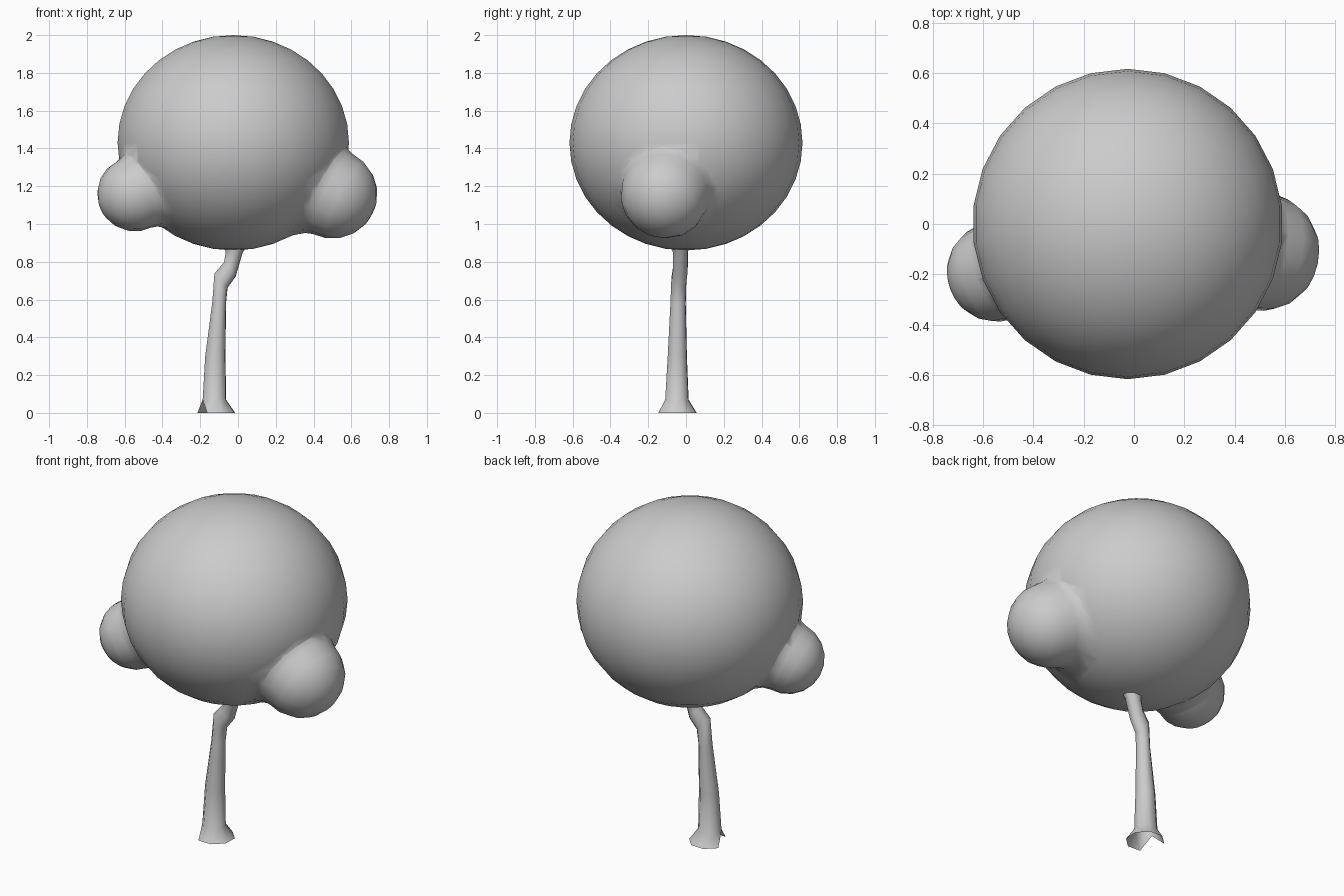
import bpy, bmesh
from math import sin, cos, pi, radians
from mathutils import Vector, Matrix

if "Cube" in bpy.data.objects:
    bpy.data.objects.remove(bpy.data.objects["Cube"])


def finish(bm, name):
    bmesh.ops.recalc_face_normals(bm, faces=bm.faces[:])
    mesh = bpy.data.meshes.new(name)
    bm.to_mesh(mesh)
    bm.free()
    for p in mesh.polygons:
        p.use_smooth = True
    ob = bpy.data.objects.new(name, mesh)
    bpy.context.collection.objects.link(ob)
    return ob


def bridge(bm, a, b):
    n = len(a)
    for i in range(n):
        j = (i + 1) % n
        bm.faces.new((a[i], a[j], b[j], b[i]))


CENTRE = Vector((-0.025, 0, 1.43))

# Main leaf ball
bm = bmesh.new()
bmesh.ops.create_uvsphere(bm, u_segments=26, v_segments=18, radius=1,
                          matrix=Matrix.Translation(CENTRE) @ Matrix.Diagonal((0.617, 0.617, 0.57, 1)))
crown = finish(bm, "crown")


# Small leaf balls with a flared collar, turned around an axis out of the crown
def leaf_ball(name, centre, r, flare):
    axis = Vector(centre) - CENTRE
    dist = axis.length
    rot = axis.to_track_quat('Z', 'Y')
    profile = [(dist - 0.2, flare * 0.9), (dist - 0.115, flare), (dist - 0.04, r * 1.06)]
    profile += [(dist + r * sin(a), r * cos(a)) for a in (radians(18 * k) for k in range(5))]
    n = 16
    bm = bmesh.new()
    rings = [[bm.verts.new(CENTRE + rot @ Vector((q * cos(2 * pi * i / n), q * sin(2 * pi * i / n), h)))
              for i in range(n)] for h, q in profile]
    for a, b in zip(rings, rings[1:]):
        bridge(bm, a, b)
    bm.faces.new(rings[0])
    tip = bm.verts.new(CENTRE + rot @ Vector((0, 0, dist + r)))
    for i in range(n):
        bm.faces.new((rings[-1][i], rings[-1][(i + 1) % n], tip))
    return finish(bm, name)


balls = [leaf_ball("right_leaf_ball", (0.50, -0.11, 1.16), 0.238, 0.31),
         leaf_ball("left_leaf_ball", (-0.545, -0.19, 1.16), 0.2, 0.27)]

# Merge the leaf balls into one skin
bpy.context.view_layer.objects.active = crown
for ball in balls:
    mod = crown.modifiers.new("join", 'BOOLEAN')
    mod.operation = 'UNION'
    mod.solver = 'EXACT'
    mod.object = ball
    bpy.ops.object.modifier_apply(modifier=mod.name)
    bpy.data.objects.remove(ball)
for p in crown.data.polygons:
    p.use_smooth = True

# Trunk: x, y, z, radius x, radius y, tilt of each ring
sections = [(-0.117, -0.045, 0.0, 0.108, 0.108, 0),
            (-0.125, -0.048, 0.07, 0.066, 0.066, 0),
            (-0.120, -0.046, 0.30, 0.057, 0.054, 0),
            (-0.100, -0.042, 0.58, 0.039, 0.043, 0),
            (-0.090, -0.038, 0.70, 0.037, 0.043, 0.04),
            (-0.043, -0.030, 0.76, 0.033, 0.042, 0.04),
            (-0.020, -0.030, 0.85, 0.048, 0.042, 0),
            (-0.010, -0.030, 0.89, 0.070, 0.055, 0)]
bm = bmesh.new()
angles = [radians(200 + 45 * k) for k in range(8)]
rings = [[bm.verts.new((x + rx * cos(a), y + ry * sin(a), z - tilt * cos(a))) for a in angles]
         for x, y, z, rx, ry, tilt in sections]
for a, b in zip(rings, rings[1:]):
    bridge(bm, a, b)

# V-shaped notch in the foot of the trunk
foot, ankle = rings[0], rings[1]
bmesh.ops.delete(bm, geom=[foot[0]], context='VERTS')
bm.faces.new((foot[1], ankle[1], ankle[0]))
bm.faces.new((foot[7], ankle[0], ankle[7]))
finish(bm, "trunk")
